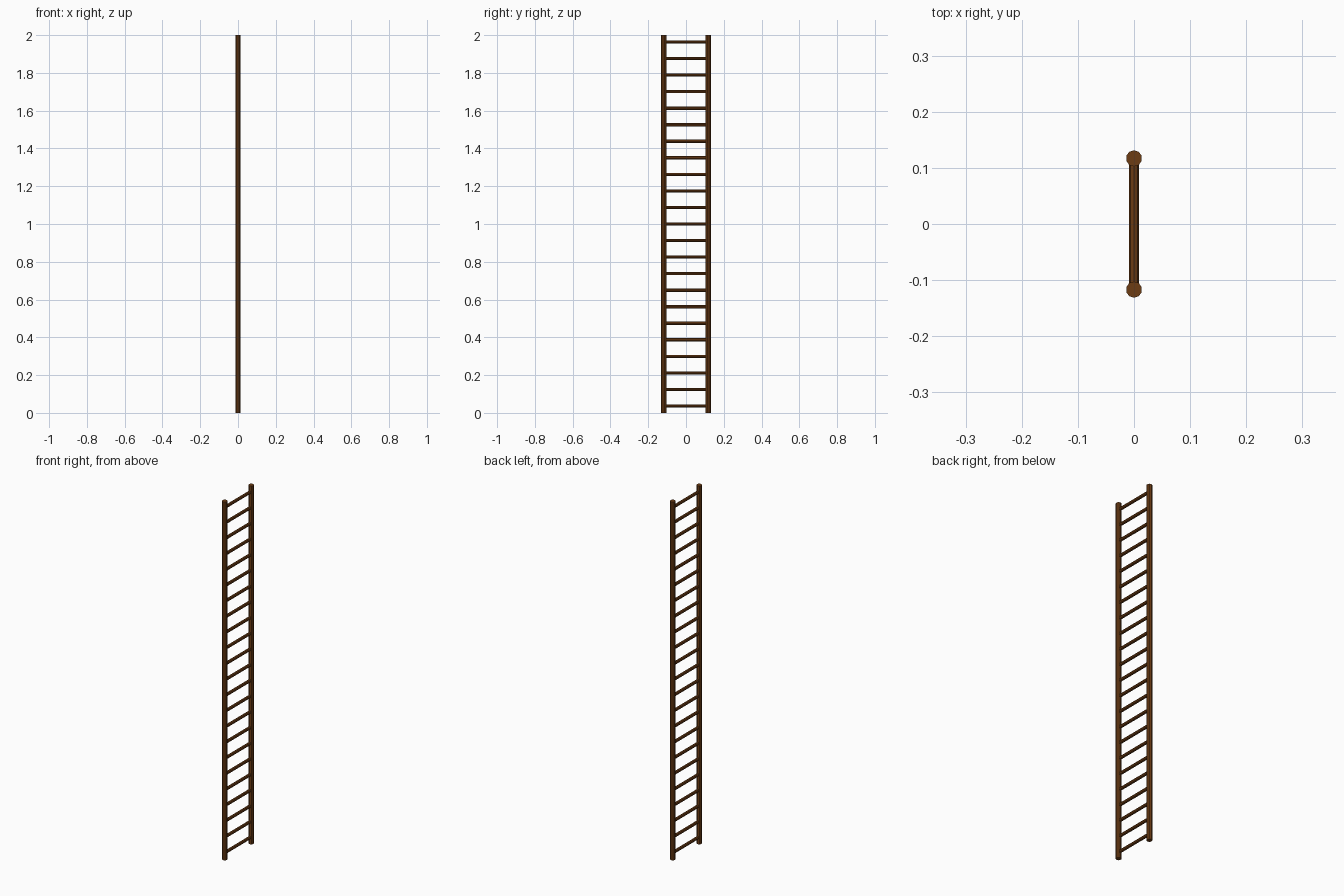
import bpy
import math

if "Cube" in bpy.data.objects:
    bpy.data.objects.remove(bpy.data.objects["Cube"])

HEIGHT = 2.0
RAIL_Y = 0.117
RAIL_R = 0.0145
RUNG_R = 0.0085
RUNGS = 23
STEP = 0.0876

wood = bpy.data.materials.new("brown_wood")
wood.diffuse_color = (0.15, 0.045, 0.007, 1.0)
wood.use_nodes = True
wood.node_tree.nodes["Principled BSDF"].inputs["Base Color"].default_value = wood.diffuse_color


def pole(name, sides, radius, length, location, rotation):
    bpy.ops.mesh.primitive_cylinder_add(vertices=sides, radius=radius, depth=length,
                                        location=location, rotation=rotation)
    obj = bpy.context.object
    obj.name = name
    obj.data.materials.append(wood)
    return obj


# Two upright side rails
for side, label in ((-1, "front"), (1, "back")):
    pole(f"{label}_rail", 10, RAIL_R, HEIGHT, (0, side * RAIL_Y, HEIGHT / 2), (0, 0, 0))

# Evenly spaced rungs, ends set into the rails
for i in range(RUNGS):
    z = HEIGHT / 2 + (i - (RUNGS - 1) / 2) * STEP
    pole(f"rung_{i + 1}", 8, RUNG_R, 2 * (RAIL_Y - 0.008), (0, 0, z), (math.pi / 2, 0, 0))
